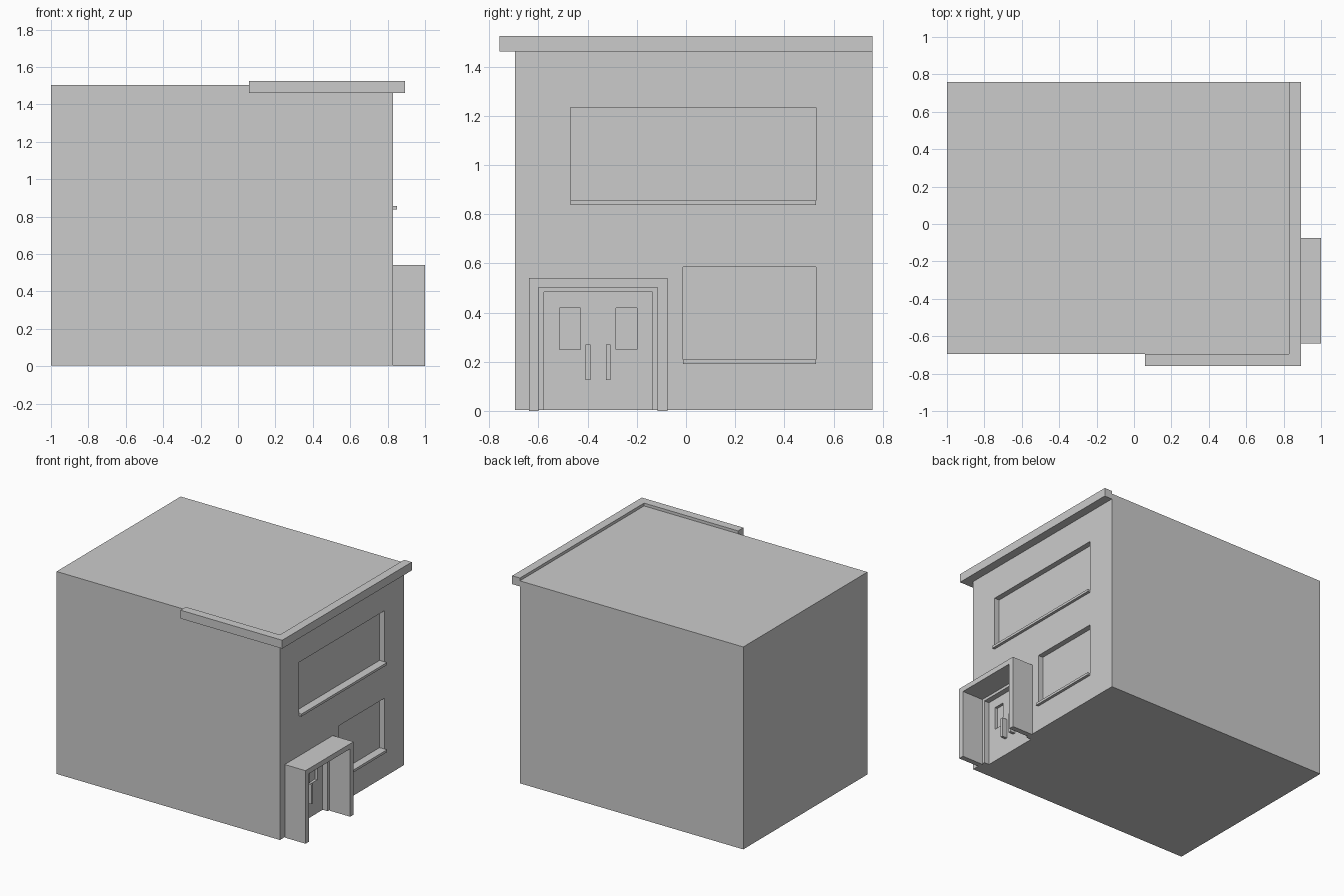
import bpy
import bmesh

if "Cube" in bpy.data.objects:
    bpy.data.objects.remove(bpy.data.objects["Cube"])

WALL_X = 0.83      # street-side wall plane
RECESS_X = 0.79    # back of window and door recesses
DOOR_Y = -0.357    # centre line of the entrance


def prism(name, pts, axis, a, b):
    """Extrude a 2D outline along axis ('x': pts are y,z; 'z': pts are x,y)."""
    def place(p, d):
        return (d, p[0], p[1]) if axis == 'x' else (p[0], p[1], d)
    bm = bmesh.new()
    face = bm.faces.new([bm.verts.new(place(p, a)) for p in pts])
    ext = bmesh.ops.extrude_face_region(bm, geom=[face])
    top = [v for v in ext['geom'] if isinstance(v, bmesh.types.BMVert)]
    shift = (b - a, 0, 0) if axis == 'x' else (0, 0, b - a)
    bmesh.ops.translate(bm, verts=top, vec=shift)
    bmesh.ops.recalc_face_normals(bm, faces=bm.faces)
    mesh = bpy.data.meshes.new(name)
    bm.to_mesh(mesh)
    bm.free()
    obj = bpy.data.objects.new(name, mesh)
    bpy.context.collection.objects.link(obj)
    return obj


def box(name, x, y, z):
    pts = [(y[0], z[0]), (y[1], z[0]), (y[1], z[1]), (y[0], z[1])]
    return prism(name, pts, 'x', x[0], x[1])


def cut(target, x, y, z):
    cutter = box("cutter", x, y, z)
    cutter.hide_render = True
    mod = target.modifiers.new("opening", 'BOOLEAN')
    mod.operation = 'DIFFERENCE'
    mod.solver = 'EXACT'
    mod.object = cutter
    bpy.context.view_layer.objects.active = target
    bpy.ops.object.modifier_apply(modifier=mod.name)
    bpy.data.objects.remove(cutter)


# Main building block
body = box("building_body", (-1.0, WALL_X), (-0.695, 0.758), (0.004, 1.503))

# Recessed windows with projecting sills
for label, y, z in (("upper", (-0.47, 0.529), (0.838, 1.234)),
                    ("lower", (-0.012, 0.529), (0.192, 0.586))):
    cut(body, (RECESS_X, 1.2), y, z)
    box(label + "_window_sill", (RECESS_X, 0.85), y, (z[0], z[0] + 0.018))

# Door recess, open at the ground
cut(body, (RECESS_X, 1.2), (DOOR_Y - 0.22, DOOR_Y + 0.22), (-0.1, 0.483))

# Door panes and handles, mirrored about the entrance centre
for label, s in (("left", -1), ("right", 1)):
    pane = sorted((DOOR_Y + s * 0.072, DOOR_Y + s * 0.157))
    cut(body, (RECESS_X - 0.02, 0.82), pane, (0.25, 0.418))
    grip = sorted((DOOR_Y + s * 0.032, DOOR_Y + s * 0.051))
    box(label + "_door_handle", (RECESS_X, WALL_X), grip, (0.127, 0.271))

# Entrance surround: two side walls and a lintel
o, i = 0.281, 0.242
prism("entrance_surround",
      [(DOOR_Y - o, 0), (DOOR_Y - o, 0.541), (DOOR_Y + o, 0.541), (DOOR_Y + o, 0),
       (DOOR_Y + i, 0), (DOOR_Y + i, 0.503), (DOOR_Y - i, 0.503), (DOOR_Y - i, 0)],
      'x', WALL_X, 1.0)

# L-shaped roof cornice around the front corner
prism("roof_cornice",
      [(0.06, -0.758), (0.893, -0.758), (0.893, 0.758),
       (WALL_X, 0.758), (WALL_X, -0.695), (0.06, -0.695)],
      'z', 1.462, 1.524)
